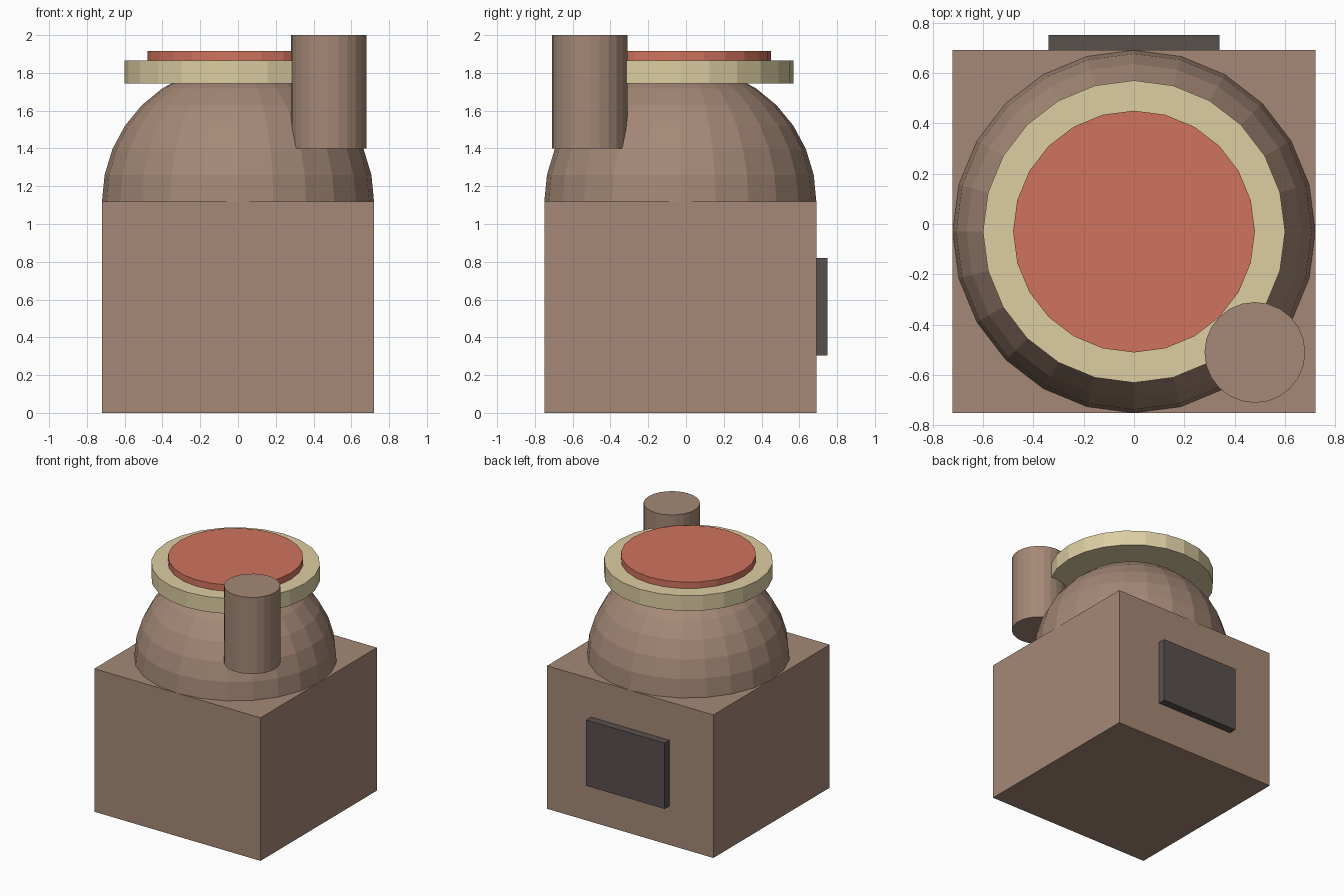
import bpy, bmesh
from mathutils import Vector

if "Cube" in bpy.data.objects:
    bpy.data.objects.remove(bpy.data.objects["Cube"])

CY = -0.03   # shared axis of body, dome and lid


def material(name, srgb):
    m = bpy.data.materials.new(name)
    m.diffuse_color = (*[c ** 2.2 for c in srgb], 1)
    m.use_nodes = True
    m.node_tree.nodes["Principled BSDF"].inputs["Base Color"].default_value = m.diffuse_color
    return m


clay = material("clay", (0.64, 0.53, 0.46))
cream = material("cream", (0.86, 0.80, 0.63))
red = material("red", (0.81, 0.45, 0.37))
dark = material("dark", (0.35, 0.32, 0.31))


def box(name, lo, hi, mat):
    lo, hi = Vector(lo), Vector(hi)
    bpy.ops.mesh.primitive_cube_add(size=1, location=(lo + hi) / 2)
    ob = bpy.context.object
    ob.name, ob.scale = name, hi - lo
    ob.data.materials.append(mat)
    return ob


def disc(name, x, y, r, z0, z1, mat):
    bpy.ops.mesh.primitive_cylinder_add(vertices=24, radius=r, depth=z1 - z0,
                                        location=(x, y, (z0 + z1) / 2))
    ob = bpy.context.object
    ob.name = name
    ob.data.materials.append(mat)
    return ob


# Square body and the dark hatch on its back
box("body", (-0.72, -0.75, 0), (0.72, 0.69, 1.12), clay)
box("back_hatch", (-0.34, 0.69, 0.305), (0.34, 0.75, 0.82), dark)

# Faceted dome: upper half of a sphere
bpy.ops.mesh.primitive_uv_sphere_add(segments=24, ring_count=16, radius=0.72,
                                     location=(0, CY, 1.12))
dome = bpy.context.object
dome.name = "dome"
dome.data.materials.append(clay)
bm = bmesh.new()
bm.from_mesh(dome.data)
bmesh.ops.delete(bm, geom=[v for v in bm.verts if v.co.z < -0.001], context='VERTS')
bm.to_mesh(dome.data)
bm.free()

# Lid rim, lid top and chimney
disc("lid_rim", 0, CY, 0.60, 1.745, 1.865, cream)
disc("lid_top", 0, CY, 0.48, 1.865, 1.915, red)
chimney = disc("chimney", 0.48, -0.51, 0.20, 1.40, 2.0, clay)
